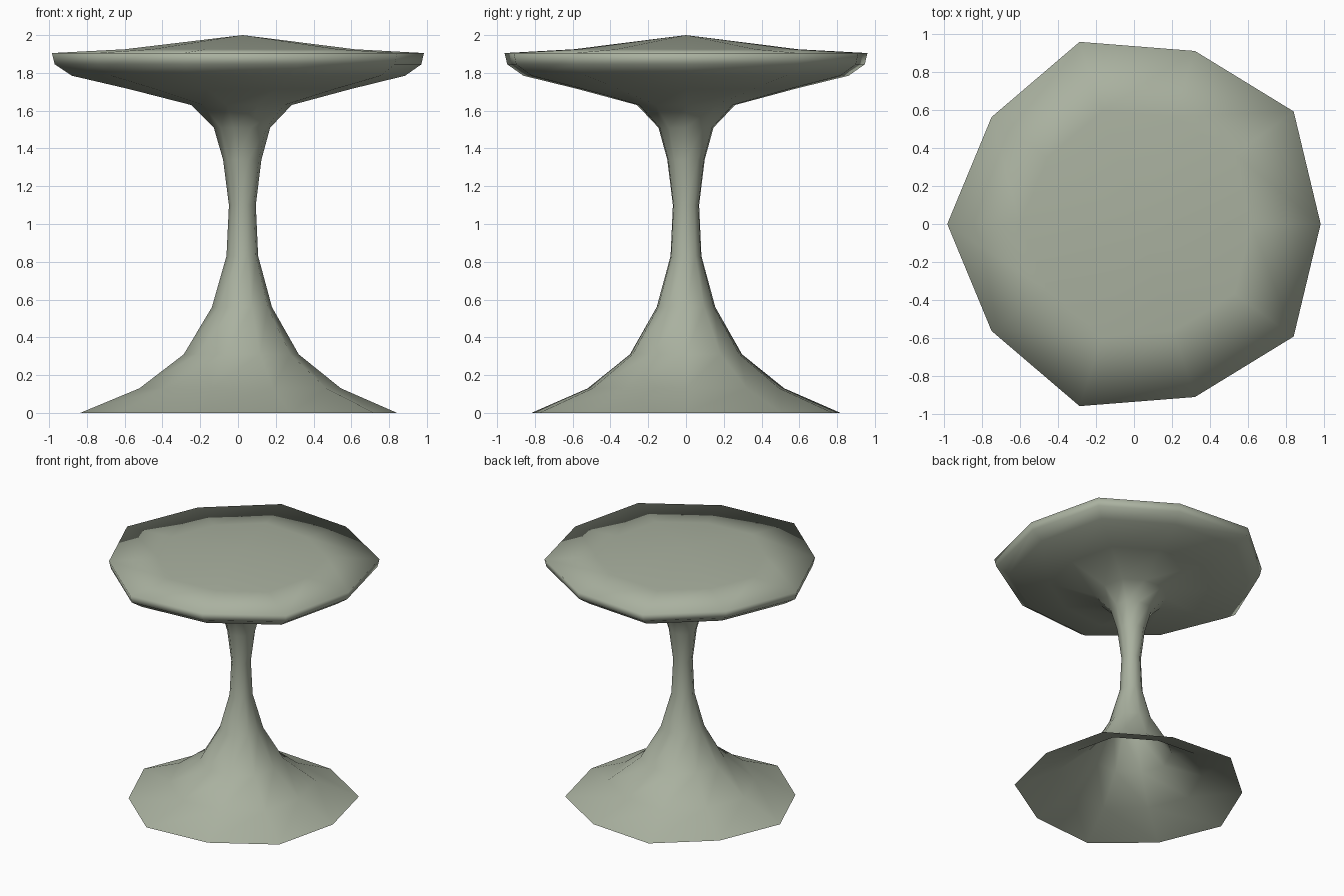
import bpy
import bmesh
from math import cos, sin, tau

cube = bpy.data.objects.get("Cube")
if cube:
    bpy.data.objects.remove(cube)

SIDES = 10
AXIS_X = 0.025      # the turned axis sits slightly off centre
SHORT = 0.95        # every other corner is pulled in a little

# Radius and height, from the open foot up to the outer part of the top
PROFILE = [
    (0.86, 0.0), (0.547, 0.13), (0.312, 0.31), (0.163, 0.56),
    (0.086, 0.83), (0.073, 1.1), (0.104, 1.34), (0.153, 1.51),
    (0.273, 1.63), (0.605, 1.715), (0.905, 1.785), (0.995, 1.845),
    (1.01, 1.905), (0.625, 1.925),
]
PEAK = 2.0


def make_material(name, color):
    mat = bpy.data.materials.new(name)
    mat.use_nodes = True
    mat.diffuse_color = color
    bsdf = next(n for n in mat.node_tree.nodes if n.type == "BSDF_PRINCIPLED")
    bsdf.inputs["Base Color"].default_value = color
    bsdf.inputs["Roughness"].default_value = 0.8
    return mat


def ring(bm, radius, z):
    verts = []
    for i in range(SIDES):
        r = radius * (1 if i % 2 else SHORT)
        a = tau * i / SIDES
        verts.append(bm.verts.new((AXIS_X + r * cos(a), r * sin(a), z)))
    return verts


# Flared foot, slim stem and wide top in one continuous turned surface
bm = bmesh.new()
rings = [ring(bm, r, z) for r, z in PROFILE]
for low, high in zip(rings, rings[1:]):
    for i in range(SIDES):
        j = (i + 1) % SIDES
        bm.faces.new((low[i], low[j], high[j], high[i]))

# Shallow pointed centre of the top
peak = bm.verts.new((AXIS_X, 0, PEAK))
for i in range(SIDES):
    bm.faces.new((rings[-1][i], rings[-1][(i + 1) % SIDES], peak))

for face in bm.faces:
    face.smooth = True

mesh = bpy.data.meshes.new("pedestal_table")
bm.to_mesh(mesh)
bm.free()
mesh.materials.append(make_material("sage grey", (0.40, 0.44, 0.35, 1)))
table = bpy.data.objects.new("pedestal_table", mesh)
bpy.context.collection.objects.link(table)
